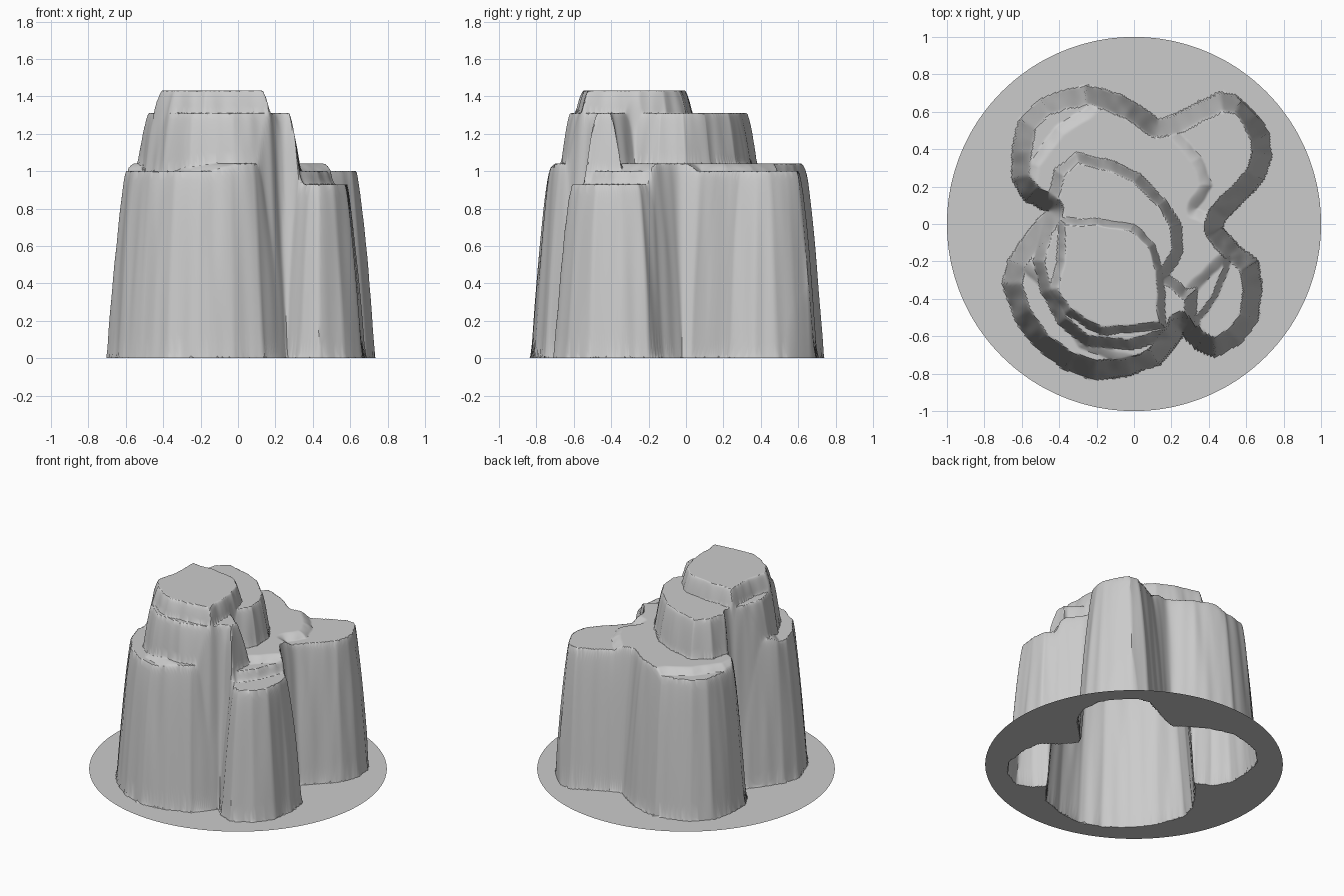
import bpy, bmesh, math
from mathutils import Vector, noise

if "Cube" in bpy.data.objects:
    bpy.data.objects.remove(bpy.data.objects["Cube"])

# Outlines at the foot of each cliff, seen from above
CLIFF = [(-.65, .24), (-.65, .40), (-.61, .56), (-.50, .67), (-.26, .74), (-.13, .705),
         (0, .65), (.13, .56), (.22, .58), (.33, .64), (.46, .70), (.59, .68), (.66, .59),
         (.72, .48), (.73, .37), (.69, .24), (.59, .13), (.49, .03), (.47, -.02), (.56, -.12),
         (.66, -.20), (.68, -.35), (.66, -.51), (.57, -.64), (.43, -.71), (.33, -.67),
         (.26, -.59), (.14, -.75), (-.02, -.81), (-.21, -.83), (-.37, -.775), (-.53, -.66),
         (-.64, -.50), (-.70, -.32), (-.67, -.19), (-.56, -.04), (-.47, .07), (-.58, .12)]
CORE = [(-.60, .05), (-.56, .33), (-.42, .52), (-.25, .63), (-.1, .8), (.2, .7), (.22, .52),
        (.36, .36), (.42, .2), (.34, .08), (.5, .02), (.52, -.18), (.33, -.36), (.25, -.5),
        (.2, -.8), (-.1, -.74), (-.3, -.66), (-.44, -.4), (-.62, -.22), (-.75, -.15)]
FRONT_LOBE = [(.33, -.5), (.42, -.38), (.50, -.18), (.8, -.1), (.8, -.8), (.3, -.8)]
STEP = [(-.46, .15), (-.42, .29), (-.31, .38), (-.15, .345), (.03, .27), (.17, .13), (.25, 0),
        (.26, -.15), (.19, -.27), (.28, -.35), (.33, -.34), (.33, -.55), (.25, -.52),
        (.2, -.61), (-.02, -.67), (-.26, -.65), (-.40, -.54), (-.49, -.37), (-.535, -.2),
        (-.49, -.02)]
SUMMIT = [(-.40, .03), (-.18, .03), (0, 0), (.11, -.10), (.155, -.24), (.17, -.56),
          (-.18, -.59), (-.37, -.48), (-.45, -.35), (-.41, -.2)]


def inset(poly, x, y):
    """Distance inside the outline, or 0 outside it."""
    inside, best = False, 9.0
    ax, ay = poly[-1]
    for bx, by in poly:
        dx, dy = bx - ax, by - ay
        if (ay > y) != (by > y) and x < ax + dx * (y - ay) / dy:
            inside = not inside
        t = ((x - ax) * dx + (y - ay) * dy) / (dx * dx + dy * dy)
        t = 0 if t < 0 else 1 if t > 1 else t
        ex, ey = x - ax - t * dx, y - ay - t * dy
        best = min(best, ex * ex + ey * ey)
        ax, ay = bx, by
    return math.sqrt(best) if inside else 0.0


def rise(d, width, power=1.4):
    """Cliff profile: steep foot, slightly rounded top."""
    return 1 - (1 - min(d / width, 1)) ** power


def height(x, y):
    # small ripples give the walls their vertical flutes
    j = noise.noise_vector(Vector((x * 14, y * 14, 0))) * 0.008
    x, y = x + j.x, y + j.y
    d = inset(CLIFF, x, y)
    if d == 0:
        return 0.0
    h = 1.0
    for poly, top, width in ((CORE, 1.04, .06), (FRONT_LOBE, .93, .03),
                             (STEP, 1.31, .055), (SUMMIT, 1.43, .04)):
        h += (top - h) * rise(inset(poly, x, y), width)
    return h * rise(d, .095)


# Round ground sheet raised into the stepped rock
RINGS, SEGS = 120, 420
bm = bmesh.new()
centre = bm.verts.new((0, 0, height(0, 0)))
rings = []
for i in range(1, RINGS + 1):
    # the outermost ring closes the flat rim
    r = 1.0 if i == RINGS else 0.88 * i / (RINGS - 1)
    ring = []
    for k in range(SEGS):
        a = math.tau * k / SEGS
        x, y = r * math.cos(a), r * math.sin(a)
        ring.append(bm.verts.new((x, y, height(x, y) if r < .88 else 0)))
    rings.append(ring)
for k in range(SEGS):
    n = (k + 1) % SEGS
    bm.faces.new((centre, rings[0][k], rings[0][n]))
    for a, b in zip(rings, rings[1:]):
        bm.faces.new((a[k], b[k], b[n], a[n]))

mesh = bpy.data.meshes.new("stepped_rock")
bm.to_mesh(mesh)
bm.free()
rock = bpy.data.objects.new("stepped_rock", mesh)
bpy.context.collection.objects.link(rock)
bpy.context.view_layer.objects.active = rock
rock.select_set(True)
bpy.ops.object.shade_smooth_by_angle(angle=math.radians(35))
